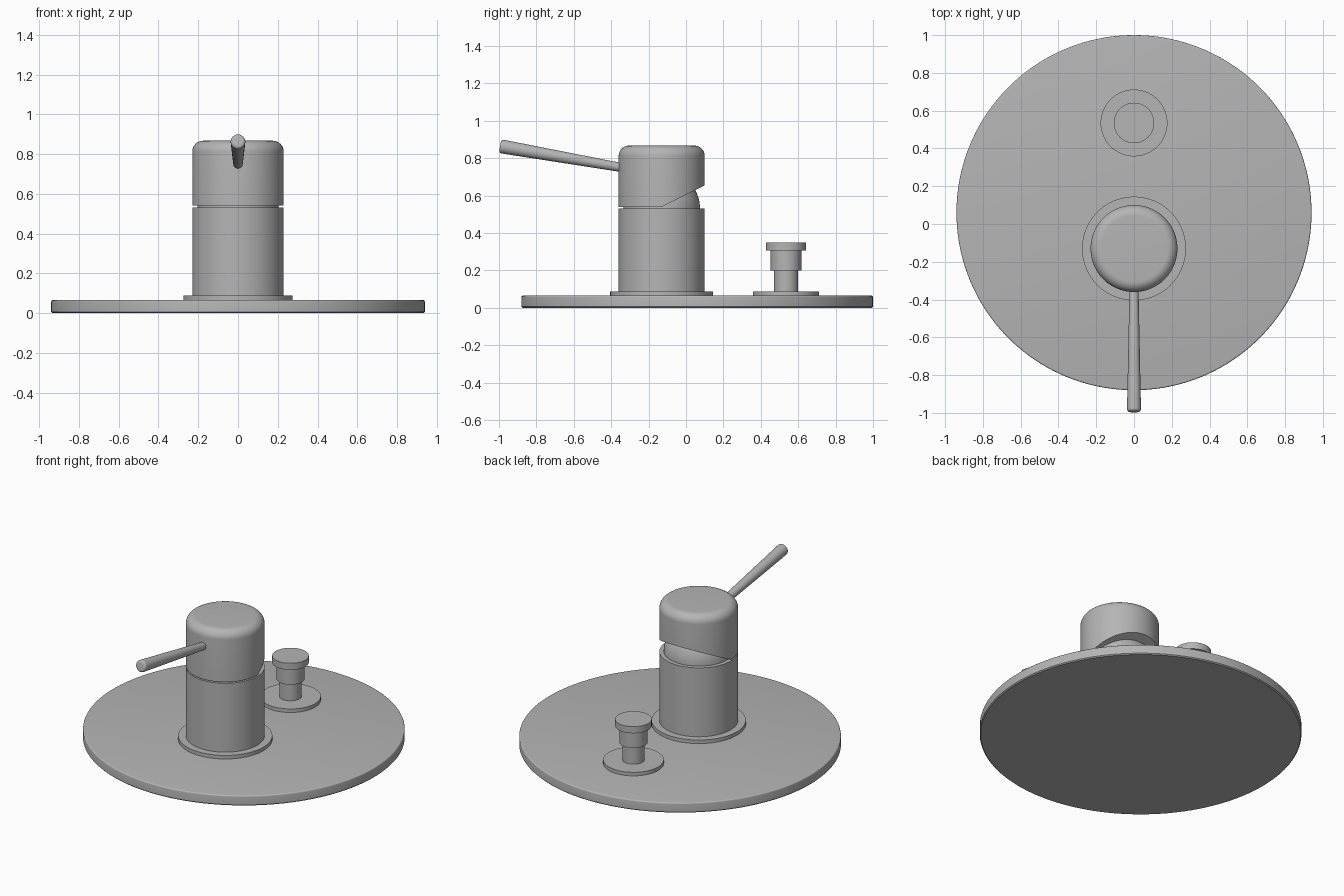
import bpy, bmesh, math
from mathutils import Vector, Matrix

cube = bpy.data.objects.get("Cube")
if cube:
    bpy.data.objects.remove(cube)

GREY = (0.46, 0.46, 0.46, 1)
metal = bpy.data.materials.new("brushed grey")
metal.use_nodes = True
metal.diffuse_color = GREY
metal.node_tree.nodes["Principled BSDF"].inputs["Base Color"].default_value = GREY


def finish(name, bm):
    bmesh.ops.recalc_face_normals(bm, faces=bm.faces)
    mesh = bpy.data.meshes.new(name)
    bm.to_mesh(mesh)
    bm.free()
    mesh.materials.append(metal)
    obj = bpy.data.objects.new(name, mesh)
    bpy.context.collection.objects.link(obj)
    bpy.ops.object.select_all(action="DESELECT")
    obj.select_set(True)
    bpy.context.view_layer.objects.active = obj
    bpy.ops.object.shade_smooth_by_angle(angle=math.radians(30))
    return obj


def lathe(profile, matrix, steps=96):
    """Closed solid from (radius, height) points, capped at both ends."""
    bm = bmesh.new()
    rings = [[bm.verts.new((r * math.cos(2 * math.pi * i / steps),
                            r * math.sin(2 * math.pi * i / steps), z))
              for i in range(steps)] for r, z in profile]
    for a, b in zip(rings, rings[1:]):
        for i in range(steps):
            j = (i + 1) % steps
            bm.faces.new((a[i], a[j], b[j], b[i]))
    bm.faces.new(rings[0][::-1])
    bm.faces.new(rings[-1])
    bm.transform(matrix)
    return bm


def rounded(r, z, fillet, n=8):
    """Quarter-round rim ending at radius r and height z."""
    return [(r - fillet + fillet * math.cos(t * math.pi / 2 / n),
             z - fillet + fillet * math.sin(t * math.pi / 2 / n)) for t in range(n + 1)]


def at(y):
    return Matrix.Translation((0, y, 0))


BODY_Y, KNOB_Y = -0.13, 0.535

# Wall plate with softened rims
finish("wall_plate", lathe([(0.934, 0), (0.94, 0.006)] + rounded(0.94, 0.065, 0.008, 4), at(0.06), 160))

# Mixer body and its flange
finish("body_flange", lathe([(0.275, 0.06), (0.275, 0.088)], at(BODY_Y)))
finish("body", lathe([(0.23, 0.06), (0.23, 0.532)], at(BODY_Y)))

# Ball joint between body and cap
bm = bmesh.new()
bmesh.ops.create_uvsphere(bm, u_segments=64, v_segments=32, radius=0.205,
                          matrix=Matrix.Translation((0, BODY_Y, 0.53)))
finish("ball_joint", bm)

# Cap with rounded top, cut away on a slope at the rear
bm = lathe([(0.23, 0.54)] + rounded(0.23, 0.867, 0.055, 10), at(BODY_Y))
cut = bmesh.ops.bisect_plane(bm, geom=bm.verts[:] + bm.edges[:] + bm.faces[:], dist=1e-5,
                             plane_co=(0, BODY_Y, 0.54), plane_no=(0, -0.5, 1), clear_inner=True)
bmesh.ops.holes_fill(bm, edges=[e for e in bm.edges if e.is_boundary], sides=0)
finish("cap", bm)

# Tapered lever, widening toward its rounded tip
start, end = Vector((0, -0.30, 0.742)), Vector((0, -0.994, 0.864))
axis = end - start
length = axis.length
frame = Matrix.Translation(start) @ axis.to_track_quat("Z", "Y").to_matrix().to_4x4()
finish("lever", lathe([(0.023, 0)] + rounded(0.037, length, 0.014, 6), frame, 48))

# Diverter knob: flange, stem, collar and button
for name, r, z0, z1 in (("knob_flange", 0.177, 0.06, 0.088), ("knob_stem", 0.065, 0.08, 0.2),
                        ("knob_collar", 0.082, 0.2, 0.307), ("knob_button", 0.107, 0.307, 0.35)):
    finish(name, lathe([(r, z0), (r, z1)], at(KNOB_Y), 64))
